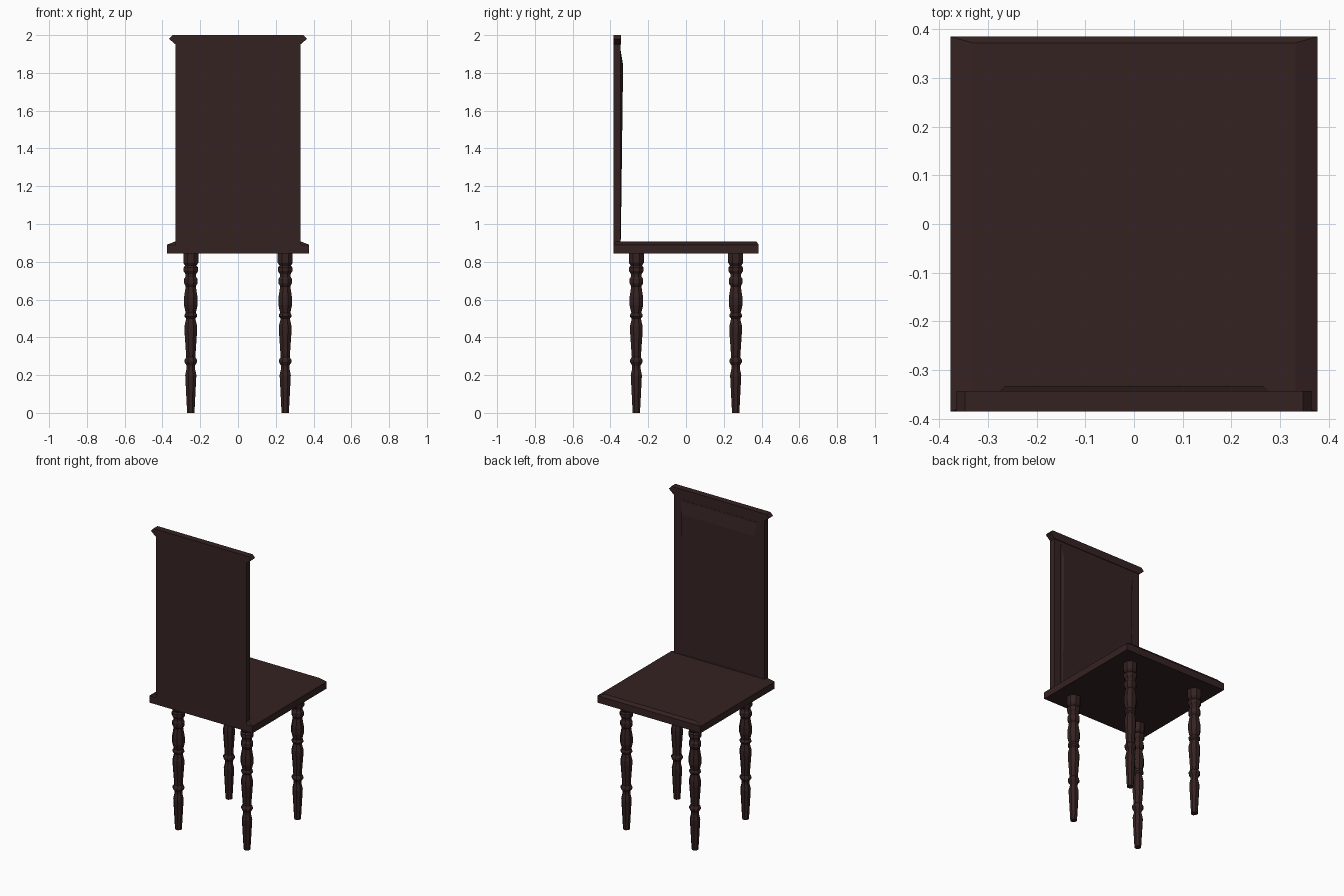
import bpy, bmesh, math

old = bpy.data.objects.get("Cube")
if old:
    bpy.data.objects.remove(old, do_unlink=True)

wood = bpy.data.materials.new("dark_brown_wood")
wood.use_nodes = True
colour = (0.036, 0.016, 0.016, 1)
wood.diffuse_color = colour
wood.node_tree.nodes["Principled BSDF"].inputs["Base Color"].default_value = colour


def finish(name, bm):
    bmesh.ops.recalc_face_normals(bm, faces=bm.faces)
    mesh = bpy.data.meshes.new(name)
    bm.to_mesh(mesh)
    bm.free()
    mesh.materials.append(wood)
    obj = bpy.data.objects.new(name, mesh)
    bpy.context.collection.objects.link(obj)
    return obj


def loft(name, rings):
    """Skin a stack of equal-length point rings and cap both ends."""
    bm = bmesh.new()
    loops = [[bm.verts.new(p) for p in ring] for ring in rings]
    n = len(loops[0])
    for a, b in zip(loops, loops[1:]):
        for i in range(n):
            j = (i + 1) % n
            bm.faces.new((a[i], a[j], b[j], b[i]))
    bm.faces.new(loops[0][::-1])
    bm.faces.new(loops[-1])
    return finish(name, bm)


def rect(hx, y0, y1, z):
    return [(-hx, y0, z), (hx, y0, z), (hx, y1, z), (-hx, y1, z)]


BACK, FRONT = -0.385, 0.385

# Seat board with a raised, sloping top
loft("seat", [rect(0.377, BACK, FRONT, 0.845),
              rect(0.377, BACK, FRONT, 0.89),
              rect(0.332, BACK + 0.013, 0.372, 0.908)])

# Backrest board and flared crest rail
loft("backrest", [rect(0.33, BACK, -0.347, 0.88), rect(0.33, BACK, -0.347, 1.96)])
loft("crest_rail", [rect(0.33, BACK, -0.343, 1.95),
                    rect(0.365, BACK, -0.343, 1.98),
                    rect(0.347, BACK, -0.343, 2.0)])

# Raised back panel: thickest near the top, fading into the board below
loft("back_panel", [rect(0.28, -0.36, -0.346, 0.9),
                    rect(0.28, -0.36, -0.346, 1.93)])
bm = bmesh.new()
base = [bm.verts.new((x, -0.348, z)) for x, z in
        ((-0.28, 0.9), (0.28, 0.9), (0.28, 1.93), (-0.28, 1.93))]
face = [bm.verts.new(p) for p in
        ((-0.265, -0.345, 0.92), (0.265, -0.345, 0.92),
         (0.265, -0.333, 1.84), (-0.265, -0.333, 1.84))]
for i in range(4):
    j = (i + 1) % 4
    bm.faces.new((base[i], base[j], face[j], face[i]))
bm.faces.new(face)
bm.faces.new(base[::-1])
finish("back_panel_raise", bm)

# Turned legs: (radius, height) profile spun with eight sides
PROFILE = [(0.021, 0), (0.032, 0.2), (0.024, 0.235), (0.024, 0.25),
           (0.036, 0.27), (0.036, 0.28), (0.026, 0.295), (0.036, 0.43),
           (0.036, 0.46), (0.026, 0.5), (0.036, 0.51), (0.036, 0.52),
           (0.029, 0.53), (0.039, 0.57), (0.039, 0.61), (0.029, 0.67),
           (0.038, 0.685), (0.038, 0.71), (0.031, 0.72), (0.031, 0.735),
           (0.041, 0.75), (0.041, 0.77), (0.033, 0.78), (0.043, 0.795),
           (0.043, 0.85)]
SIDES = 8


def leg(name, x, y):
    angles = [math.tau * (i + 0.5) / SIDES for i in range(SIDES)]
    loft(name, [[(x + r * math.cos(a), y + r * math.sin(a), z) for a in angles]
                for r, z in PROFILE])


for side, x in (("left", 0.25), ("right", -0.25)):
    for end, y in (("rear", -0.263), ("front", 0.263)):
        leg(f"{end}_{side}_leg", x, y)
